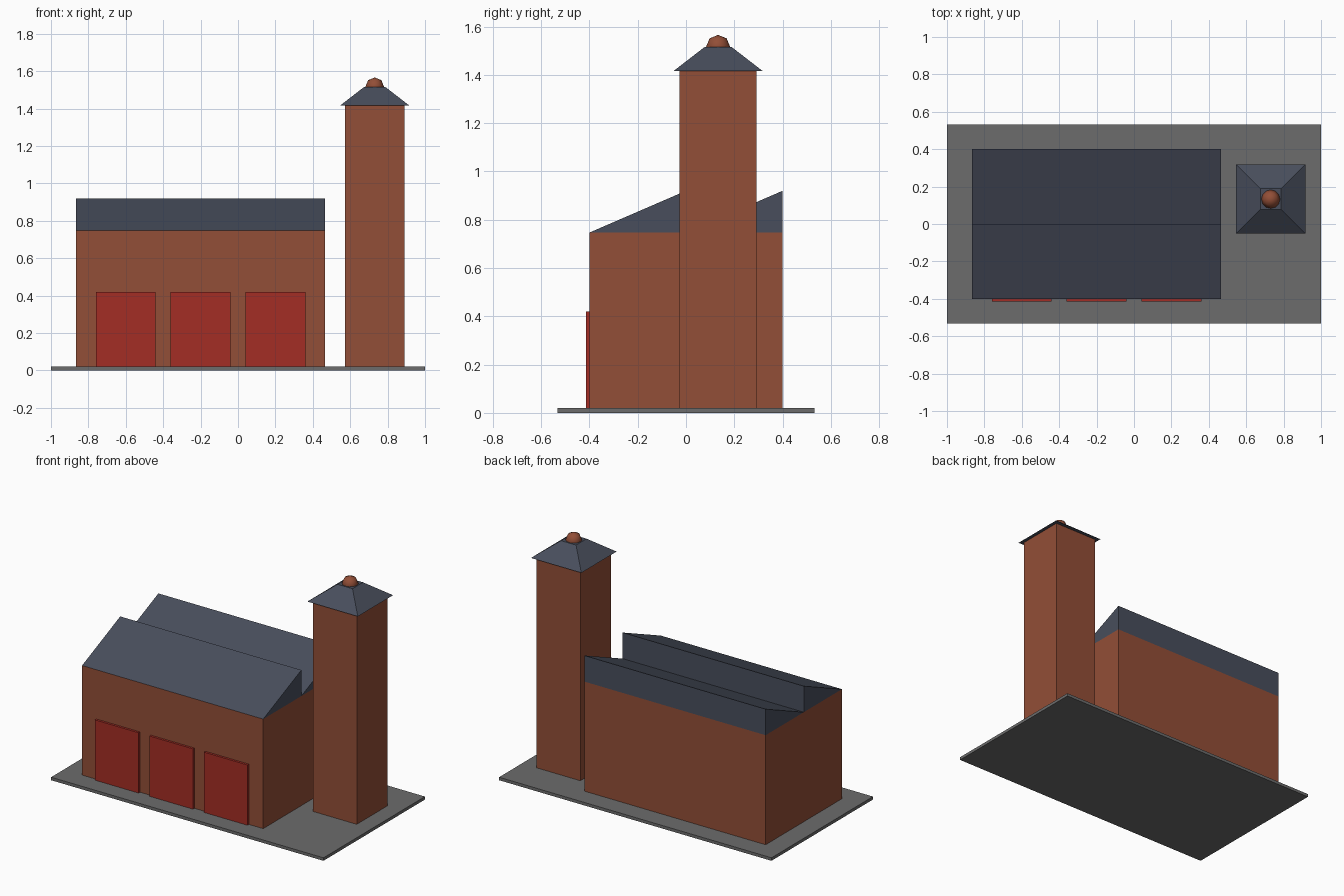
import bpy, bmesh

cube = bpy.data.objects.get("Cube")
if cube:
    bpy.data.objects.remove(cube, do_unlink=True)


def material(name, rgb):
    m = bpy.data.materials.new(name)
    m.use_nodes = True
    m.diffuse_color = (*rgb, 1)
    m.node_tree.nodes["Principled BSDF"].inputs["Base Color"].default_value = (*rgb, 1)
    return m


BRICK = material("brick", (0.29, 0.077, 0.038))
SLATE = material("slate", (0.065, 0.076, 0.107))
CONCRETE = material("concrete", (0.15, 0.15, 0.15))
RED = material("door_red", (0.37, 0.026, 0.018))


def finish(name, bm, mat):
    bmesh.ops.recalc_face_normals(bm, faces=bm.faces)
    mesh = bpy.data.meshes.new(name)
    bm.to_mesh(mesh)
    bm.free()
    mesh.materials.append(mat)
    obj = bpy.data.objects.new(name, mesh)
    bpy.context.collection.objects.link(obj)
    return obj


def box(name, x, y, z, mat, taper=1.0):
    """Box between (low, high) limits; taper scales its top face."""
    bm = bmesh.new()
    bmesh.ops.create_cube(bm, size=1)
    for v in bm.verts:
        k = taper if v.co.z > 0 else 1
        v.co = [(lo + hi) / 2 + c * (hi - lo) * s
                for c, (lo, hi), s in zip(v.co, (x, y, z), (k, k, 1))]
    return finish(name, bm, mat)


def prism(name, profile, x, mat):
    """Extrude a (y, z) profile along x."""
    bm = bmesh.new()
    face = bm.faces.new([bm.verts.new((x[0], y, z)) for y, z in profile])
    new = bmesh.ops.extrude_face_region(bm, geom=[face])["geom"]
    verts = [g for g in new if isinstance(g, bmesh.types.BMVert)]
    bmesh.ops.translate(bm, verts=verts, vec=(x[1] - x[0], 0, 0))
    return finish(name, bm, mat)


# Ground slab and main hall
GROUND, EAVES, RIDGE = 0.02, 0.747, 0.92
HALL_X = (-0.865, 0.465)
box("ground_slab", (-1, 1), (-0.532, 0.532), (0, GROUND), CONCRETE)
box("hall_walls", HALL_X, (-0.4, 0.4), (GROUND, EAVES), BRICK)

# Sawtooth roof, each bay rising towards the back
for name, y in (("front_roof_bay", -0.4), ("back_roof_bay", 0.0)):
    prism(name, [(y, EAVES), (y + 0.4, EAVES), (y + 0.4, RIDGE)], HALL_X, SLATE)

# Three garage doors
for i, side in enumerate(("right", "middle", "left")):
    x = -0.76 + 0.4 * i
    box(side + "_door", (x, x + 0.32), (-0.415, -0.4), (GROUND, 0.42), RED)

# Tower with hipped cap and finial
TX, TY, TOP = 0.731, 0.133, 1.416
box("tower", (TX - 0.16, TX + 0.16), (TY - 0.16, TY + 0.16), (GROUND, TOP), BRICK)
box("tower_cap", (TX - 0.185, TX + 0.185), (TY - 0.185, TY + 0.185),
    (TOP, 1.516), SLATE, taper=0.3)

bm = bmesh.new()
bmesh.ops.create_uvsphere(bm, u_segments=12, v_segments=4, radius=0.05)
bmesh.ops.translate(bm, verts=bm.verts, vec=(TX, TY, 1.516))
finial = finish("finial", bm, BRICK)
for p in finial.data.polygons:
    p.use_smooth = True
